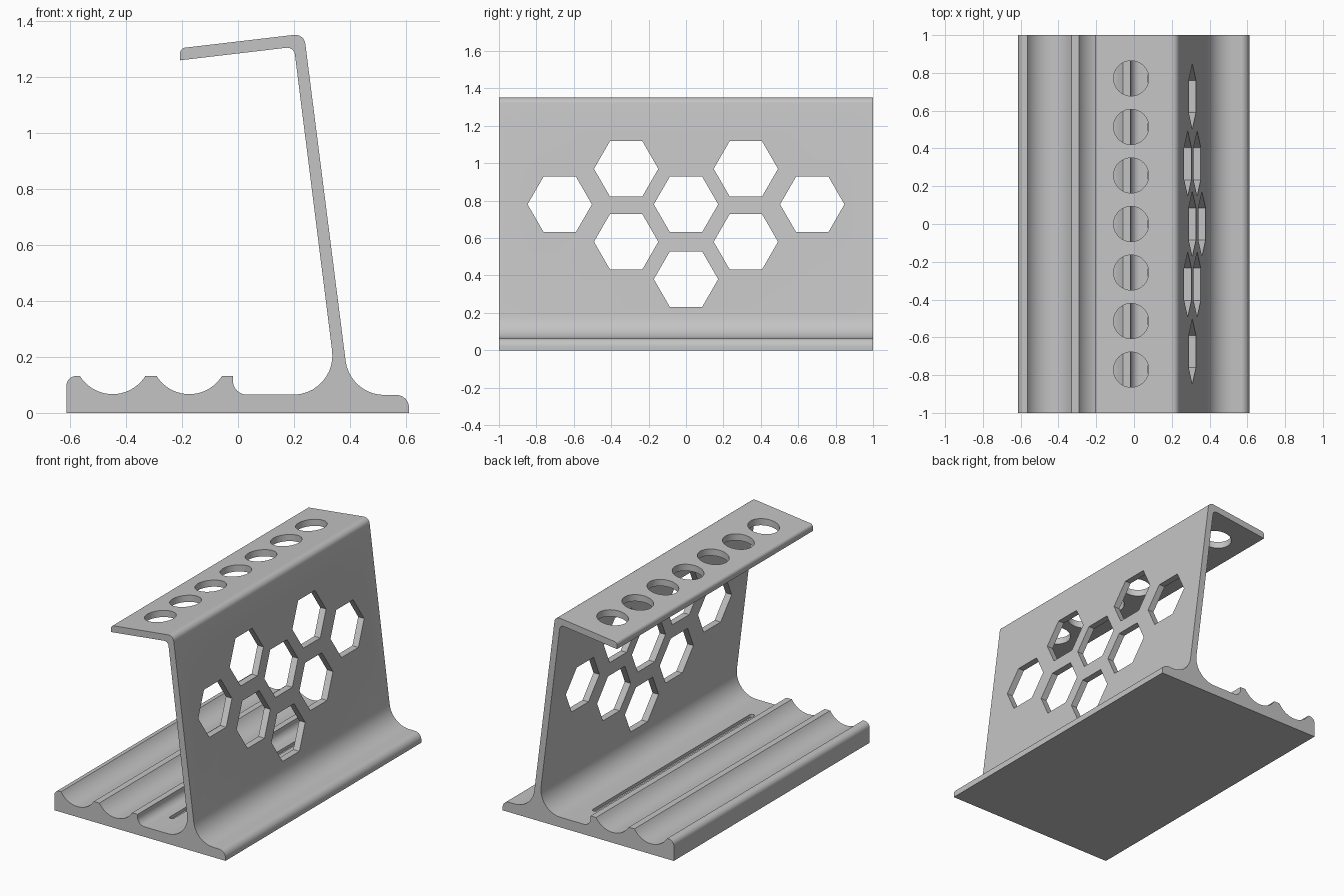
import bpy
import bmesh
import math
from mathutils import Vector

cube = bpy.data.objects.get("Cube")
if cube:
    bpy.data.objects.remove(cube)

grey = bpy.data.materials.new("plain grey")
grey.use_nodes = True
colour = (0.55, 0.55, 0.55, 1)
grey.diffuse_color = colour
grey.node_tree.nodes["Principled BSDF"].inputs["Base Color"].default_value = colour


def fillet(prev, corner, nxt, r, n=10):
    """Points of an arc of radius r that rounds a profile corner."""
    c = Vector(corner)
    a, b = (Vector(prev) - c).normalized(), (Vector(nxt) - c).normalized()
    half = a.angle(b) / 2
    t = r / math.tan(half)
    centre = c + (a + b).normalized() * (r / math.sin(half))
    u, v = c + a * t - centre, c + b * t - centre
    sweep = math.pi - 2 * half
    return [centre + (u * math.sin(sweep * (1 - i / n)) + v * math.sin(sweep * i / n)) / math.sin(sweep)
            for i in range(n + 1)]


def trough(cx, half=0.117, top=0.132, low=0.067, n=18):
    """Circular trough, traced from +x to -x, as sharp profile points."""
    sag = top - low
    r = (half * half + sag * sag) / (2 * sag)
    a = math.asin(half / r)
    return [(cx + r * math.sin(a - 2 * a * i / n),
             low + r - r * math.cos(a - 2 * a * i / n), 0) for i in range(n + 1)]


def prism(bm, points, offset):
    """Closed prism from a loop of 3D points."""
    face = bm.faces.new([bm.verts.new(p) for p in points])
    ext = bmesh.ops.extrude_face_region(bm, geom=[face])
    verts = [g for g in ext["geom"] if isinstance(g, bmesh.types.BMVert)]
    bmesh.ops.translate(bm, verts=verts, vec=offset)


def make_object(name, bm):
    bmesh.ops.recalc_face_normals(bm, faces=bm.faces)
    mesh = bpy.data.meshes.new(name)
    bm.to_mesh(mesh)
    bm.free()
    mesh.materials.append(grey)
    obj = bpy.data.objects.new(name, mesh)
    bpy.context.collection.objects.link(obj)
    return obj


# Side profile: x, z, corner radius
corners = [
    (-0.613, 0, 0), (0.611, 0, 0), (0.611, 0.064, 0.045),        # base and toe
    (0.40, 0.064, 0.14), (0.236, 1.355, 0.036),                  # outer wall
    (-0.207, 1.303, 0.02), (-0.207, 1.26, 0),                    # shelf tip
    (0.20, 1.308, 0.028), (0.356, 0.065, 0.14),                  # inner wall
    (-0.018, 0.065, 0.05), (-0.018, 0.132, 0),                   # floor and ridge
    *trough(-0.174), *trough(-0.448),
    (-0.613, 0.132, 0.035),                                      # rounded edge
]
profile = []
for i, (x, z, r) in enumerate(corners):
    if r:
        profile += fillet(corners[i - 1][:2], (x, z), corners[(i + 1) % len(corners)][:2], r)
    else:
        profile.append(Vector((x, z)))

bm = bmesh.new()
prism(bm, [(p.x, -1, p.y) for p in profile], (0, 2, 0))
stand = make_object("stand", bm)

# Cutters: wall hexagons, shelf holes, floor slot
bm = bmesh.new()
for y, z in [(-0.675, 0.78), (0, 0.78), (0.675, 0.78), (-0.32, 0.97),
             (0.32, 0.97), (-0.32, 0.58), (0.32, 0.58), (0, 0.38)]:
    prism(bm, [(0.1, y + 0.172 * math.cos(k * math.pi / 3), z + 0.172 * math.sin(k * math.pi / 3))
               for k in range(6)], (0.5, 0, 0))
for k in range(-3, 4):
    prism(bm, [(-0.015 + 0.093 * math.cos(a * math.pi / 24), k * 0.257 + 0.093 * math.sin(a * math.pi / 24), 1.2)
               for a in range(48)], (0, 0, 0.3))
slot = []
for side in (1, -1):
    for k in range(9):
        a = k * math.pi / 8 + (0 if side > 0 else math.pi)
        slot.append((0.09 + 0.016 * math.cos(a), side * 0.80 + 0.016 * math.sin(a), 0.045))
prism(bm, slot, (0, 0, 0.1))
cutter = make_object("hole_cutter", bm)
cutter.hide_render = True

# Cut the openings and bake the result
mod = stand.modifiers.new("openings", "BOOLEAN")
mod.operation = "DIFFERENCE"
mod.solver = "EXACT"
mod.object = cutter
bpy.context.view_layer.update()
stand_eval = stand.evaluated_get(bpy.context.evaluated_depsgraph_get())
cut_mesh = bpy.data.meshes.new_from_object(stand_eval)
stand.modifiers.clear()
stand.data = cut_mesh
bpy.data.objects.remove(cutter)

# Smooth the rounded surfaces, keep edges crisp
for o in bpy.context.selected_objects:
    o.select_set(False)
stand.select_set(True)
bpy.context.view_layer.objects.active = stand
bpy.ops.object.shade_smooth_by_angle(angle=math.radians(30))
